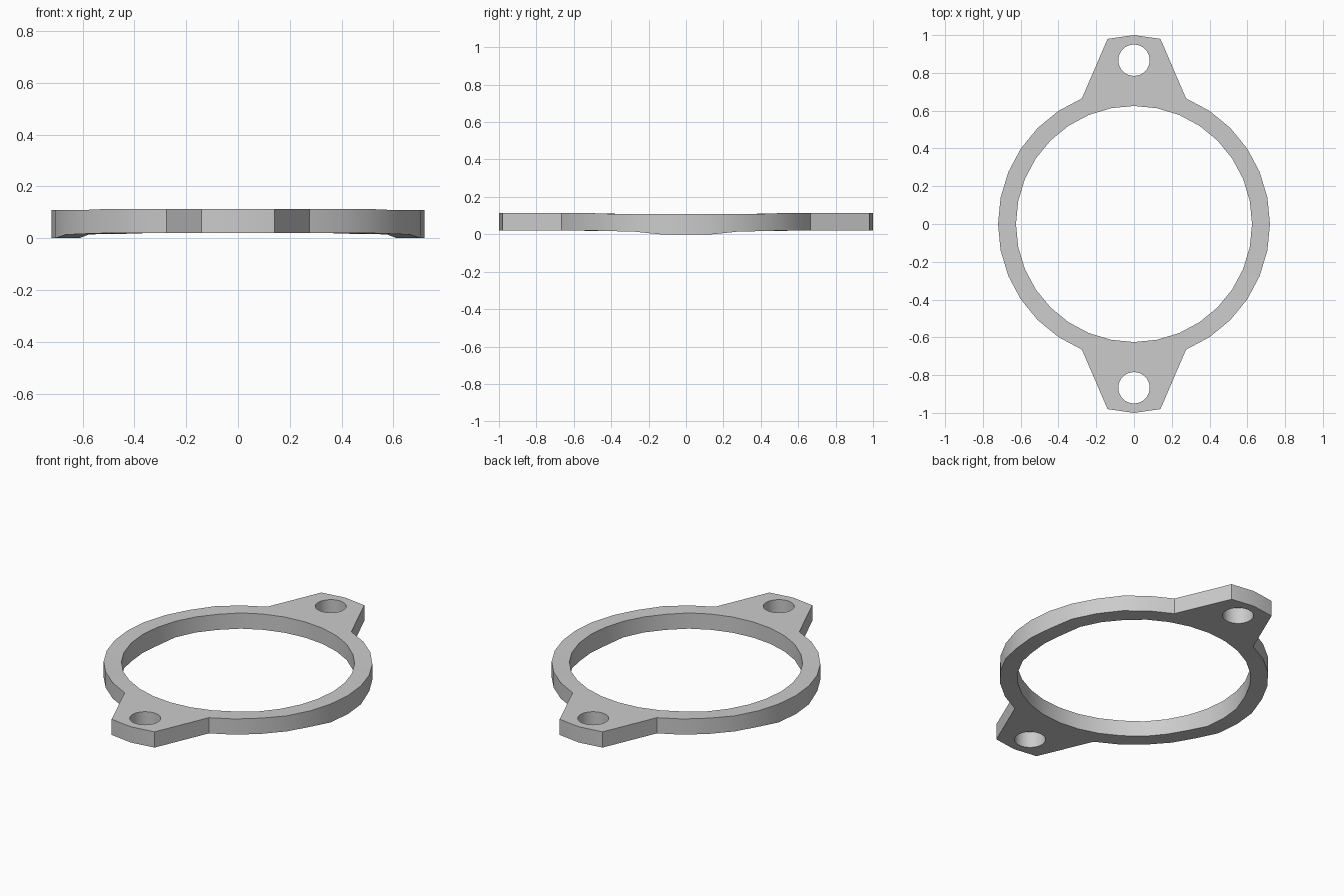
import bpy, bmesh
from math import sin, cos, pi, radians

if "Cube" in bpy.data.objects:
    bpy.data.objects.remove(bpy.data.objects["Cube"], do_unlink=True)

SIDES = 32
OUTER, INNER = 0.72, 0.625
HOLE_Y, HOLE_R = 0.867, 0.083
BOTTOM, TOP = 0.02, 0.113

grey = bpy.data.materials.new("plain grey")
grey.use_nodes = True
colour = (0.6, 0.6, 0.6, 1)
grey.diffuse_color = colour
grey.node_tree.nodes["Principled BSDF"].inputs["Base Color"].default_value = colour


def circle(bm, radius, cy=0.0):
    return [bm.verts.new((radius * cos(2 * pi * i / SIDES),
                          cy + radius * sin(2 * pi * i / SIDES), 0))
            for i in range(SIDES)]


def loop_edges(bm, verts):
    pairs = zip(verts, verts[1:] + verts[:1])
    return [bm.edges.get(p) or bm.edges.new(p) for p in pairs]


bm = bmesh.new()

# Flat ring
outer, inner = circle(bm, OUTER), circle(bm, INNER)
for i in range(SIDES):
    j = (i + 1) % SIDES
    bm.faces.new((outer[i], outer[j], inner[j], inner[i]))

# Two ears, each with a bolt hole
for side, start in ((1, 6), (-1, 22)):
    arc = outer[start:start + 5]
    tip = [bm.verts.new((x * side, y * side, 0))
           for x, y in ((-0.14, 0.98), (0, 1.0), (0.14, 0.98))]
    edges = loop_edges(bm, arc + tip)
    edges += loop_edges(bm, circle(bm, HOLE_R, HOLE_Y * side))
    bmesh.ops.triangle_fill(bm, edges=edges, use_beauty=True, normal=(0, 0, 1))

# Thickness
base = list(bm.verts)
result = bmesh.ops.extrude_face_region(bm, geom=list(bm.faces), use_keep_orig=True)
upper = [v for v in result["geom"] if isinstance(v, bmesh.types.BMVert)]

# Slight sag of the ring towards its left and right sides
for v in base:
    y = abs(v.co.y)
    v.co.z = 0 if y < 0.16 else 0.014 if y < 0.3 else 0.017 if y < 0.45 else BOTTOM
for v in upper:
    v.co.z = TOP - (0.004 if abs(v.co.y) < 0.47 else 0)
bmesh.ops.recalc_face_normals(bm, faces=bm.faces)

mesh = bpy.data.meshes.new("flange_ring")
bm.to_mesh(mesh)
bm.free()
mesh.materials.append(grey)
flange = bpy.data.objects.new("flange_ring", mesh)
bpy.context.collection.objects.link(flange)

bpy.ops.object.select_all(action='DESELECT')
flange.select_set(True)
bpy.context.view_layer.objects.active = flange
bpy.ops.object.shade_smooth_by_angle(angle=radians(30))
